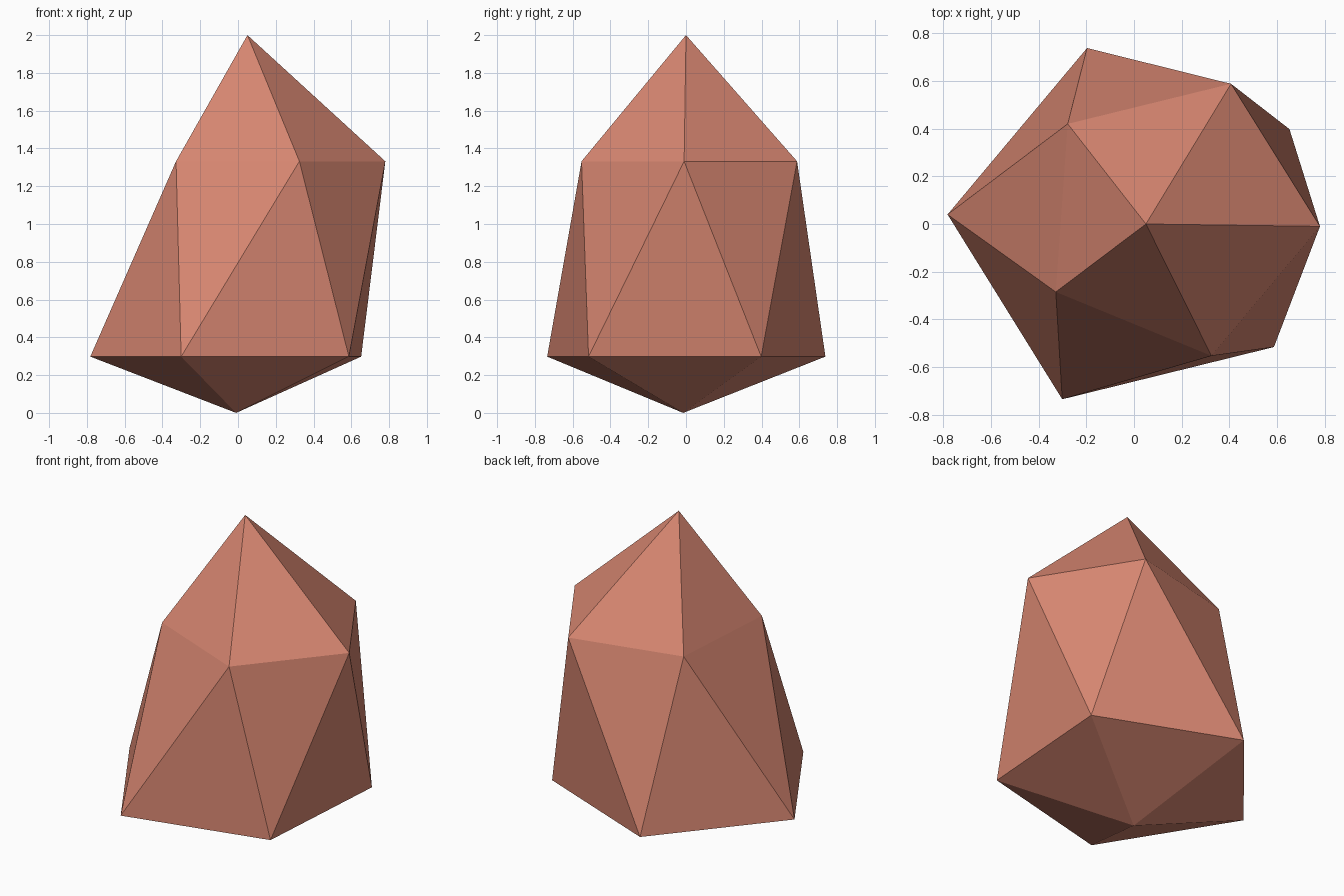
import bpy, bmesh

if "Cube" in bpy.data.objects:
    bpy.data.objects.remove(bpy.data.objects["Cube"])

# Irregular stone: a distorted icosahedron with two staggered five-point rings
TOP, BOTTOM = (0.05, 0.0, 2.0), (-0.01, -0.015, 0.0)
UPPER = [(0.78, -0.01), (0.407, 0.588), (-0.278, 0.42), (-0.328, -0.285), (0.325, -0.553)]
LOWER = [(0.652, 0.398), (-0.197, 0.738), (-0.782, 0.04), (-0.301, -0.735), (0.587, -0.516)]

bm = bmesh.new()
top, bottom = bm.verts.new(TOP), bm.verts.new(BOTTOM)
up = [bm.verts.new((x, y, 1.332)) for x, y in UPPER]
low = [bm.verts.new((x, y, 0.298)) for x, y in LOWER]

# Cap, zigzag side band and underside
for i in range(5):
    j = (i + 1) % 5
    bm.faces.new((top, up[i], up[j]))
    bm.faces.new((up[i], low[i], up[j]))
    bm.faces.new((low[i], low[j], up[j]))
    bm.faces.new((bottom, low[j], low[i]))
bmesh.ops.recalc_face_normals(bm, faces=bm.faces)

mesh = bpy.data.meshes.new("stone")
bm.to_mesh(mesh)
bm.free()

# Single terracotta colour, flat faces
mat = bpy.data.materials.new("terracotta")
mat.diffuse_color = (0.68, 0.24, 0.165, 1)
mat.use_nodes = True
mat.node_tree.nodes["Principled BSDF"].inputs["Base Color"].default_value = mat.diffuse_color
mesh.materials.append(mat)
stone = bpy.data.objects.new("stone", mesh)
bpy.context.collection.objects.link(stone)
